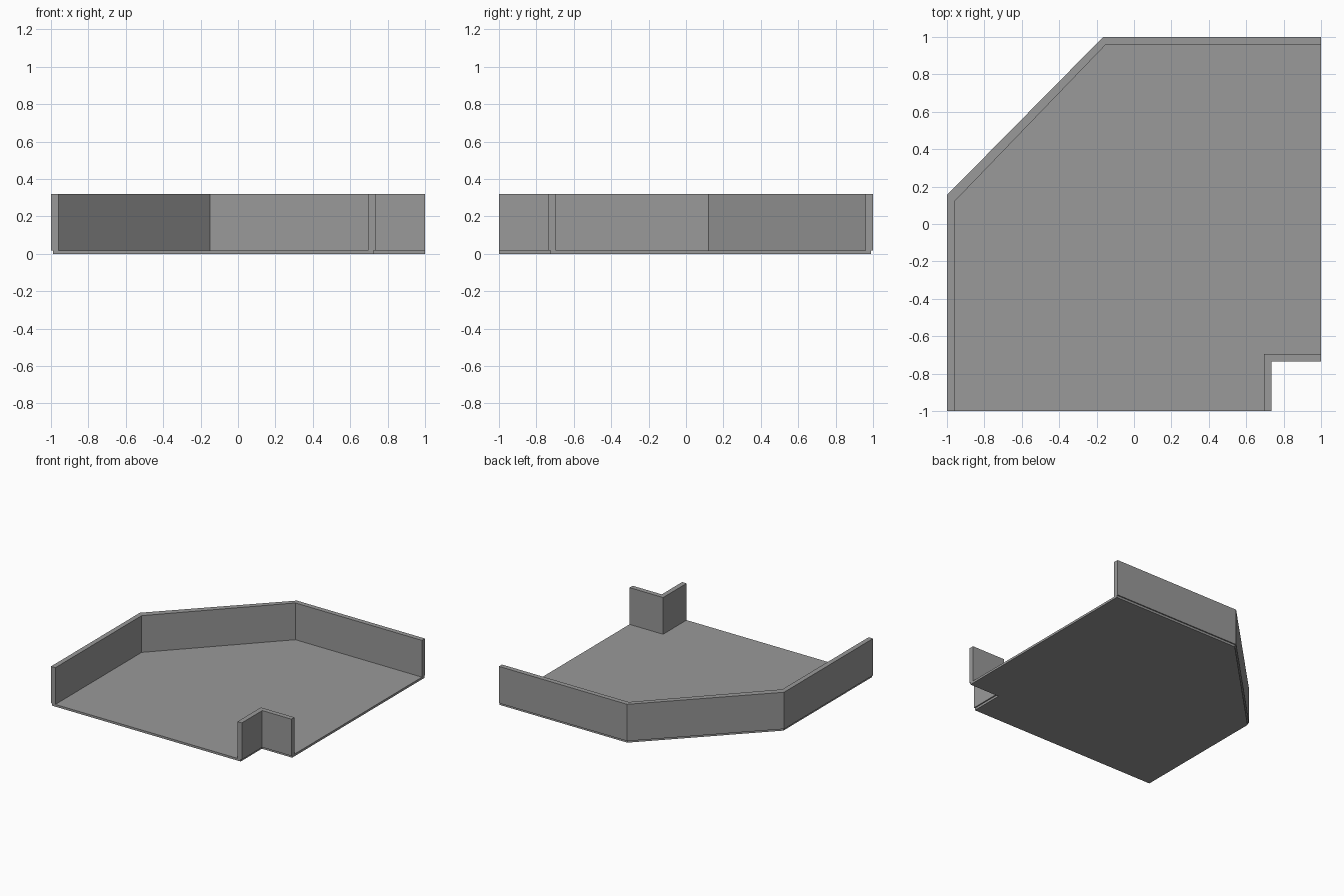
import bpy
import bmesh

cube = bpy.data.objects.get("Cube")
if cube:
    bpy.data.objects.remove(cube, do_unlink=True)

FLOOR_TOP, WALL_TOP = 0.018, 0.32

grey = bpy.data.materials.new("mid_grey")
grey.use_nodes = True
colour = (0.32, 0.32, 0.32, 1)
grey.diffuse_color = colour
grey.node_tree.nodes["Principled BSDF"].inputs["Base Color"].default_value = colour


def extrude_outline(name, outline, bottom, top):
    """Extrude a flat outline upwards into a solid part."""
    bm = bmesh.new()
    base = bm.faces.new([bm.verts.new((x, y, bottom)) for x, y in outline])
    grown = bmesh.ops.extrude_face_region(bm, geom=[base], use_keep_orig=True)
    raised = [v for v in grown["geom"] if isinstance(v, bmesh.types.BMVert)]
    bmesh.ops.translate(bm, verts=raised, vec=(0, 0, top - bottom))
    bmesh.ops.recalc_face_normals(bm, faces=bm.faces)
    mesh = bpy.data.meshes.new(name)
    bm.to_mesh(mesh)
    bm.free()
    mesh.materials.append(grey)
    obj = bpy.data.objects.new(name, mesh)
    bpy.context.collection.objects.link(obj)
    return obj


# Floor plate, set in slightly beneath the walls
extrude_outline("floor_plate", [
    (-0.99, -1), (0.725, -1), (0.725, -0.725), (1, -0.725),
    (1, 0.99), (-0.16, 0.99), (-0.99, 0.15)], 0, FLOOR_TOP)

# Long wall with the cut corner: outer edge, then back along the inner edge
outer = [(-1, -1), (-1, 0.155), (-0.165, 1), (1, 1)]
inner = [(-0.96, -1), (-0.96, 0.12), (-0.15, 0.96), (1, 0.96)]
extrude_outline("outer_wall", outer + inner[::-1], FLOOR_TOP, WALL_TOP)

# Small wall around the notched corner
outer = [(0.735, -1), (0.735, -0.735), (1, -0.735)]
inner = [(0.695, -1), (0.695, -0.695), (1, -0.695)]
extrude_outline("notch_wall", outer + inner[::-1], FLOOR_TOP, WALL_TOP)
